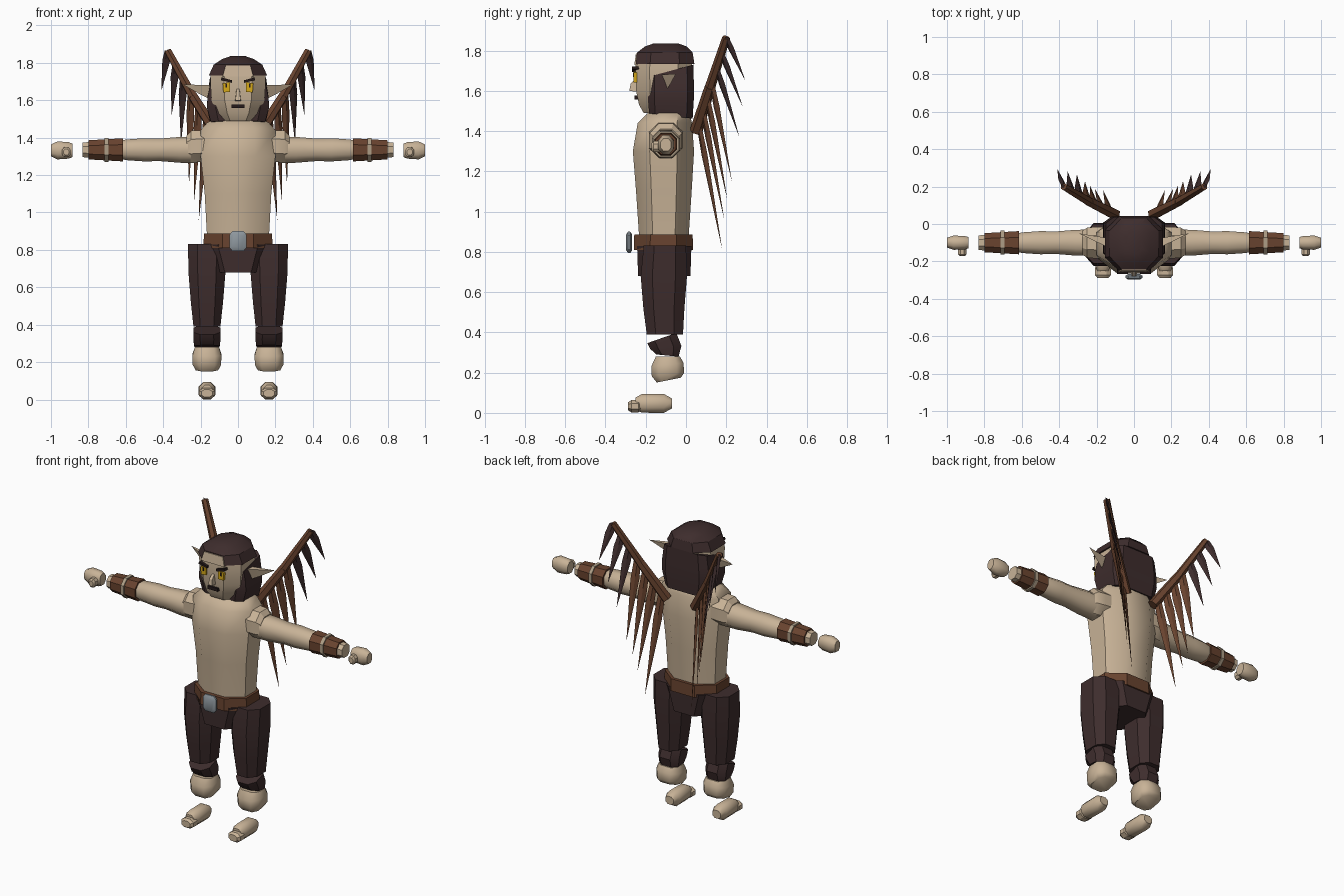
import bpy, bmesh, math
from mathutils import Vector

cube = bpy.data.objects.get("Cube")
if cube:
    bpy.data.objects.remove(cube, do_unlink=True)


def material(name, r, g, b):
    m = bpy.data.materials.new(name)
    m.use_nodes = True
    m.diffuse_color = (r, g, b, 1)
    m.node_tree.nodes["Principled BSDF"].inputs["Base Color"].default_value = (r, g, b, 1)
    return m


SKIN = material("skin", 0.58, 0.45, 0.31)
DARK = material("dark_brown", 0.048, 0.026, 0.026)
LEATHER = material("leather", 0.14, 0.056, 0.028)
BONE = material("bone_band", 0.42, 0.34, 0.24)
YELLOW = material("yellow", 0.68, 0.40, 0.01)
STEEL = material("steel", 0.27, 0.31, 0.34)
BLACK = material("near_black", 0.018, 0.01, 0.01)


def finish(name, bm, mat, angle=30):
    bmesh.ops.recalc_face_normals(bm, faces=bm.faces)
    me = bpy.data.meshes.new(name)
    bm.to_mesh(me)
    bm.free()
    me.materials.append(mat)
    ob = bpy.data.objects.new(name, me)
    bpy.context.collection.objects.link(ob)
    bpy.ops.object.select_all(action='DESELECT')
    ob.select_set(True)
    bpy.context.view_layer.objects.active = ob
    bpy.ops.object.shade_smooth_by_angle(angle=math.radians(angle))
    return ob


def loft(name, mat, rings, axis='z', k=0.45, angle=30):
    """Octagonal skin through rings (x, y, z, half_u, half_v[, shear])."""
    octagon = [(1, -k), (1, k), (k, 1), (-k, 1), (-1, k), (-1, -k), (-k, -1), (k, -1)]
    bm = bmesh.new()
    loops = []
    for x, y, z, a, b, *sh in rings:
        shear = sh[0] if sh else 0
        loop = []
        for u, v in octagon:
            u, v = u * a, v * b
            off = {'z': (u, v, shear * v), 'x': (0, u, v), 'y': (u, 0, v)}[axis]
            loop.append(bm.verts.new(Vector((x, y, z)) + Vector(off)))
        loops.append(loop)
    for lo, hi in zip(loops, loops[1:]):
        for i in range(8):
            j = (i + 1) % 8
            bm.faces.new((lo[i], lo[j], hi[j], hi[i]))
    bm.faces.new(loops[0])
    bm.faces.new(loops[-1])
    return finish(name, bm, mat, angle)


def hull(name, mat, points):
    bm = bmesh.new()
    for p in points:
        bm.verts.new(p)
    bmesh.ops.convex_hull(bm, input=bm.verts)
    return finish(name, bm, mat)


def plate(name, mat, outline, y0, y1):
    """Front-facing slab from an (x, z) outline."""
    return hull(name, mat, [(x, y, z) for x, z in outline for y in (y0, y1)])


def bar(name, mat, p, q, r0, r1):
    """Octagonal rod between two points."""
    p, q = Vector(p), Vector(q)
    bm = bmesh.new()
    bmesh.ops.create_cone(bm, cap_ends=True, segments=6, radius1=r0, radius2=r1,
                          depth=(q - p).length)
    rot = (q - p).to_track_quat('Z', 'Y')
    for v in bm.verts:
        v.co = rot @ v.co + (p + q) / 2
    return finish(name, bm, mat)


# Torso, belt and pelvis
loft("torso", SKIN, [(0, -.11, .86, .165, .122), (0, -.11, 1.1, .178, .138),
                     (0, -.112, 1.3, .2, .152), (0, -.105, 1.44, .2, .135),
                     (0, -.09, 1.48, .165, .11), (0, -.085, 1.51, .11, .08)], angle=50)
loft("belt", LEATHER, [(0, -.112, .81, .185, .147), (0, -.112, .887, .182, .145)])
loft("pelvis", DARK, [(0, -.108, .68, .1, .13), (0, -.108, .83, .155, .135)], k=.7)
loft("belt_buckle", STEEL, [(0, -.297, .847, .032, .04), (0, -.288, .847, .046, .053),
                            (0, -.277, .847, .046, .053), (0, -.268, .847, .032, .04)],
     axis='y', k=.65)

# Head and hair
loft("head", SKIN, [(0, -.12, 1.49, .085, .09), (0, -.115, 1.53, .115, .118),
                    (0, -.11, 1.6, .142, .138), (0, -.11, 1.7, .148, .142),
                    (0, -.11, 1.75, .145, .138)], k=.5)
loft("hair_cap", DARK, [(0, -.105, 1.733, .156, .147), (0, -.105, 1.79, .13, .138),
                        (0, -.1, 1.82, .085, .105), (0, -.1, 1.836, .04, .06)], k=.5)
loft("back_hair", DARK, [(0, -.075, 1.475, .145, .108, -.12), (0, -.075, 1.56, .166, .114, 0),
                         (0, -.075, 1.62, .163, .114, .1), (0, -.075, 1.70, .15, .112, .27)],
     k=.72)
hull("forehead", SKIN, [(s * x, y + d, z) for s in (-1, 1) for d in (0, .02)
                        for x, y, z in ((.082, -.257, 1.728), (.066, -.249, 1.785))])

# Face
hull("nose", SKIN, [(s * x, y, z) for s in (-1, 1) for x, y, z in
                    ((.008, -.25, 1.66), (.016, -.24, 1.595), (.014, -.282, 1.6),
                     (.01, -.275, 1.635))])
plate("mouth", BLACK, [(-.036, 1.558), (.036, 1.558), (.036, 1.578), (-.036, 1.578)],
      -.256, -.23)

# Paired parts
for s, side in ((1, "left"), (-1, "right")):
    plate(f"{side}_eye", YELLOW, [(s * x, z) for x, z in
          ((.043, 1.645), (.078, 1.642), (.082, 1.69), (.043, 1.698))], -.262, -.225)
    plate(f"{side}_pupil", BLACK, [(s * x, z) for x, z in
          ((.058, 1.668), (.066, 1.668), (.066, 1.69), (.058, 1.69))], -.264, -.26)
    plate(f"{side}_brow", BLACK, [(s * x, z) for x, z in
          ((.033, 1.693), (.033, 1.707), (.088, 1.722), (.092, 1.708))], -.268, -.23)
    hull(f"{side}_ear", SKIN, [(s * .14, -.125, 1.68), (s * .14, -.075, 1.68),
                               (s * .14, -.1, 1.6), (s * .2, -.08, 1.63),
                               (s * .295, -.05, 1.685)])

    # Arm, from shoulder to hand
    arm_y, arm_z = -.1, 1.335
    loft(f"{side}_shoulder", SKIN, [(s * .14, -.1, 1.36, .085, .085),
                                    (s * .2, -.1, 1.355, .085, .085),
                                    (s * .25, -.1, 1.352, .08, .085),
                                    (s * .275, -.1, 1.345, .065, .065)], axis='x')
    loft(f"{side}_arm", SKIN, [(s * x, arm_y, arm_z, r, r) for x, r in
         ((.22, .07), (.31, .069), (.42, .06), (.5, .062), (.6, .055), (.62, .05))],
         axis='x', angle=50)
    loft(f"{side}_bracer", LEATHER, [(s * .615, arm_y, arm_z, .062, .062),
                                     (s * .8, arm_y, arm_z, .051, .051)], axis='x')
    loft(f"{side}_bracer_band", BONE, [(s * .693, arm_y, arm_z, .064, .064),
                                       (s * .714, arm_y, arm_z, .064, .064)], axis='x')
    loft(f"{side}_wrist", SKIN, [(s * .79, arm_y, arm_z, .042, .042),
                                 (s * .832, arm_y, arm_z, .039, .039)], axis='x')
    loft(f"{side}_hand", SKIN, [(s * x, arm_y, 1.332, a, b) for x, a, b in
         ((.885, .03, .036), (.905, .036, .044), (.965, .038, .048), (1, .026, .032))],
         axis='x', angle=50)
    loft(f"{side}_thumb", SKIN, [(s * .918, y, 1.323, r, r * 1.2) for y, r in
         ((-.172, .014), (-.162, .023), (-.115, .023))], axis='y')

    # Leg, from thigh to toes
    leg_x = s * .166
    loft(f"{side}_thigh", DARK, [(leg_x, -.105, .39, .072, .09), (leg_x, -.11, .52, .086, .102),
                                 (leg_x, -.11, .68, .099, .115), (leg_x, -.105, .832, .101, .105)],
         k=.5)
    loft(f"{side}_shin", DARK, [(leg_x, -.092, .285, .068, .055, -.1),
                                (leg_x, -.1, .325, .073, .077, .1),
                                (leg_x, -.12, .372, .072, .072, .35)], k=.5)
    loft(f"{side}_ankle", SKIN, [(leg_x, -.085, .163, .06, .06, .2),
                                 (leg_x, -.09, .19, .076, .08, .1),
                                 (leg_x, -.092, .24, .077, .08, .1),
                                 (leg_x, -.09, .28, .065, .06)], k=.55, angle=50)
    loft(f"{side}_foot", SKIN, [(leg_x, y, .047, a, b) for y, a, b in
         ((-.25, .03, .03), (-.22, .043, .046), (-.11, .045, .047), (-.07, .028, .025))],
         axis='y', angle=50)
    loft(f"{side}_toes", SKIN, [(leg_x, y, .033, a, b) for y, a, b in
         ((-.288, .03, .02), (-.272, .043, .03), (-.235, .043, .03), (-.222, .03, .02))],
         axis='y')

    # Wing bones and tapering feathers
    root, joint, tip = (Vector((s * x, y, z)) for x, y, z in
                        ((.1, .05, 1.4), (.24, .12, 1.62), (.375, .2, 1.865)))
    bar(f"{side}_lower_wing_bone", LEATHER, root, joint, .032, .027)
    bar(f"{side}_upper_wing_bone", LEATHER, joint, tip, .026, .02)
    along = Vector((s * .8, .55, .1))
    across = Vector((s * -.55, .8, 0)) * .008
    ends = [(.41, .295, 1.65), (.355, .282, 1.52), (.305, .265, 1.37), (.262, .228, 1.15),
            (.235, .205, 1.06), (.21, .19, .96), (.165, .18, .81)]
    for i, (x, y, z) in enumerate(ends):
        t = 2 * i / 6.6
        base = tip.lerp(joint, t) if t < 1 else joint.lerp(root, t - 1)
        end = Vector((s * x, y, z))
        belly = base.lerp(end, .25)
        w = along * .026
        hull(f"{side}_feather_{i + 1}", DARK if i < 3 else LEATHER,
             [base + w * .8, base - w * .8, belly + w, belly - w,
              belly + across, belly - across, base + across, base - across, end])
